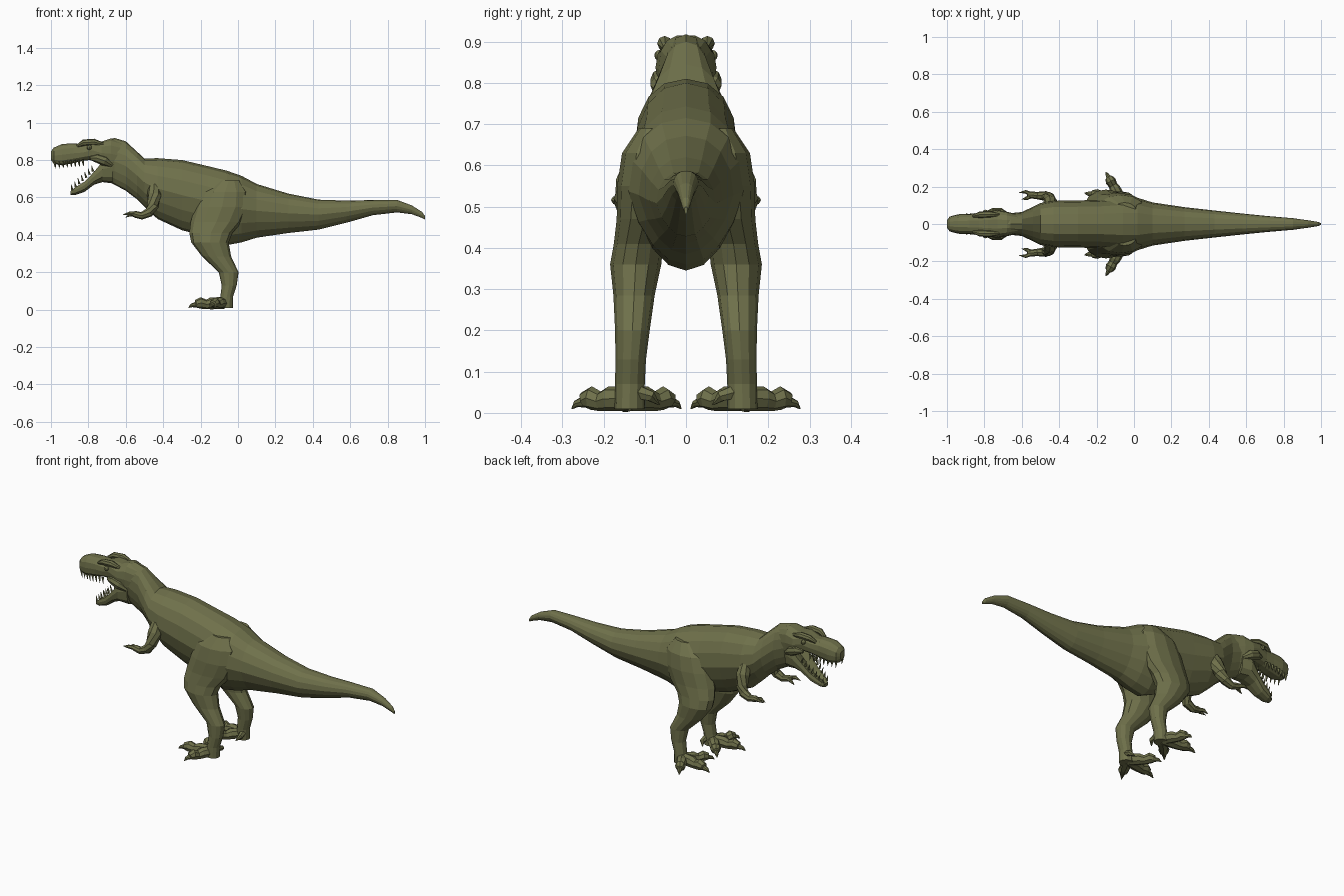
import bpy
import bmesh
from math import cos, sin, tau
from mathutils import Vector

cube = bpy.data.objects.get("Cube")
if cube:
    bpy.data.objects.remove(cube, do_unlink=True)

olive = bpy.data.materials.new("olive_skin")
olive.use_nodes = True
olive.diffuse_color = (0.16, 0.165, 0.07, 1)
olive.node_tree.nodes["Principled BSDF"].inputs["Base Color"].default_value = olive.diffuse_color


def add_rings(bm, rings):
    """Skin a list of equal rings and close both ends."""
    loops = [[bm.verts.new(p) for p in ring] for ring in rings]
    for a, b in zip(loops, loops[1:]):
        for i in range(len(a)):
            j = (i + 1) % len(a)
            bm.faces.new((a[i], a[j], b[j], b[i]))
    bm.faces.new(loops[0])
    bm.faces.new(reversed(loops[-1]))


def finish(name, bm, mirrored=False):
    bmesh.ops.recalc_face_normals(bm, faces=bm.faces[:])
    mesh = bpy.data.meshes.new(name)
    bm.to_mesh(mesh)
    bm.free()
    mesh.materials.append(olive)
    obj = bpy.data.objects.new(name, mesh)
    bpy.context.collection.objects.link(obj)
    if mirrored:
        mod = obj.modifiers.new("mirror_sides", 'MIRROR')
        mod.use_axis = (False, True, False)
        mod.use_mirror_merge = False
    return obj


def soft(value, power):
    return abs(value) ** power * (1 if value > 0 else -1)


def lengthwise(name, stations, sides=16, power=1.0, keel=0.0, dip=0.0):
    """Loft through upright slices given as x, bottom, top, half width."""
    rings = []
    for x, low, high, wide in stations:
        mid, half = (low + high) / 2, (high - low) / 2
        ring = []
        for i in range(sides):
            c, s = cos(tau * i / sides), sin(tau * i / sides)
            y = wide * soft(c, power) * (1 - keel * max(0, -s))
            z = mid + half * (soft(s, power) - dip * max(0, s) ** 5)
            ring.append(Vector((x, y, z)))
        rings.append(ring)
    bm = bmesh.new()
    add_rings(bm, rings)
    return finish(name, bm)


def add_tube(bm, path, sides=8, flat=1.0):
    """Tapered tube through points given as x, y, z, radius."""
    points = [Vector(p[:3]) for p in path]
    rings = []
    for i, p in enumerate(points):
        along = points[min(i + 1, len(points) - 1)] - points[max(i - 1, 0)]
        along.normalize()
        side = along.cross(Vector((0, 0, 1)))
        if side.length < 0.2:
            side = Vector((0, 1, 0))
        side.normalize()
        up = side.cross(along)
        r = path[i][3]
        rings.append([p + side * r * cos(tau * k / sides) + up * r * flat * sin(tau * k / sides)
                      for k in range(sides)])
    add_rings(bm, rings)


def tubes(name, paths, sides=8, flat=1.0):
    bm = bmesh.new()
    for path in paths:
        add_tube(bm, path, sides, flat)
    return finish(name, bm, True)


# Neck, trunk and tail
lengthwise("body_and_tail", [
    (-.72, .70, .90, .065), (-.66, .668, .918, .058), (-.6, .636, .9, .064),
    (-.54, .59, .845, .092), (-.5, .55, .808, .112), (-.43, .485, .81, .124),
    (-.3, .425, .8, .126), (-.16, .39, .767, .13), (-.06, .345, .743, .14),
    (.02, .36, .715, .14), (.1, .385, .672, .115), (.27, .41, .62, .09),
    (.43, .428, .588, .072), (.58, .465, .583, .056), (.72, .505, .586, .042),
    (.85, .52, .587, .031), (.93, .51, .557, .02), (.985, .49, .522, .011),
    (1, .482, .5, .004)], power=0.9, keel=0.3)

# Skull with upper jaw
lengthwise("skull", [
    (-1, .8, .847, .02), (-.985, .78, .867, .04), (-.94, .77, .887, .052),
    (-.88, .782, .89, .054), (-.83, .795, .885, .058), (-.78, .8, .905, .068),
    (-.73, .775, .9, .074), (-.68, .75, .917, .066), (-.62, .74, .9, .05)],
    sides=14, power=0.75)

# Open lower jaw with a hollowed floor
lengthwise("lower_jaw", [
    (-.895, .612, .64, .018), (-.87, .613, .665, .034), (-.82, .63, .7, .044),
    (-.77, .668, .755, .056), (-.725, .682, .82, .068), (-.67, .675, .85, .058)],
    sides=12, power=0.75, dip=0.8)

# Brows, cheeks and eyes
tubes("brow_ridges", [[(-.86, .042, .875, .008), (-.825, .05, .893, .017),
                       (-.77, .052, .896, .018), (-.72, .05, .885, .008)]])
tubes("cheeks", [[(-.79, .058, .81, .01), (-.755, .062, .81, .024),
                  (-.715, .06, .795, .027), (-.675, .048, .77, .012)]])
bm = bmesh.new()
bmesh.ops.create_uvsphere(bm, u_segments=8, v_segments=6, radius=.013)
bmesh.ops.translate(bm, verts=bm.verts[:], vec=(-.795, .064, .867))
finish("eyes", bm, True)

# Teeth follow both jaw edges
teeth = []
for i in range(8):
    t = i / 7
    x, y = -.98 + .15 * t, .028 + .022 * min(1, t * 2)
    root = .79 + .012 * t
    teeth.append([(x, y, root, .008), (x + .004, y, root - .036, .001)])
for i in range(7):
    t = i / 6
    x, y = -.885 + .11 * t, .02 + .028 * t
    root = .638 + .1 * t
    teeth.append([(x, y, root, .007), (x - .008, y, root + .032, .001)])
tubes("teeth", teeth, sides=4)

# Legs, lofted through level slices: x, y, z, half length, half width
leg = [(-.05, .075, .69, .06, .04), (-.07, .085, .63, .125, .07),
       (-.085, .09, .55, .145, .077), (-.115, .1, .47, .138, .068),
       (-.145, .115, .41, .115, .06), (-.15, .122, .36, .1, .062),
       (-.115, .126, .285, .078, .05), (-.05, .13, .2, .053, .042),
       (-.047, .134, .13, .04, .037), (-.06, .136, .07, .034, .036),
       (-.066, .137, .01, .04, .036)]
rings = []
for x, y, z, length, wide in leg:
    rings.append([Vector((x + length * cos(tau * k / 12), y + wide * sin(tau * k / 12), z))
                  for k in range(12)])
bm = bmesh.new()
add_rings(bm, rings)
finish("legs", bm, True)


# Toes and claws fan out from the foot
def toe(tip_x, tip_y, size):
    start, tip = Vector((-.075, .138, .03)), Vector((tip_x, tip_y, .02))
    shape = [(0, .035, 1), (.35, .034, 1), (.5, .028, .8), (.66, .036, .95),
             (.78, .03, .7), (.8, .026, .45), (.92, .022, .3), (1, .01, .05)]
    path = []
    for t, z, r in shape:
        p = start.lerp(tip, t)
        path.append((p.x, p.y, z, size * r))
    return path


tubes("toes", [toe(-.265, .165, .032), toe(-.15, .277, .03), toe(-.19, .012, .03)])
tubes("heel_spurs", [[(-.05, .115, .05, .018), (-.045, .085, .04, .014), (-.06, .065, .02, .002)]], sides=6)

# Small arms with two clawed fingers
tubes("arms", [[(-.45, .095, .66, .03), (-.448, .118, .61, .038), (-.455, .14, .555, .032),
                (-.475, .15, .52, .026), (-.515, .152, .502, .02), (-.55, .155, .51, .018),
                (-.57, .157, .513, .01)]])
tubes("fingers", [[(-.55, .16, .512, .012), (-.58, .172, .516, .01), (-.615, .168, .508, .001)],
                  [(-.55, .15, .508, .012), (-.575, .137, .508, .01), (-.6, .132, .493, .001)]], sides=6)
